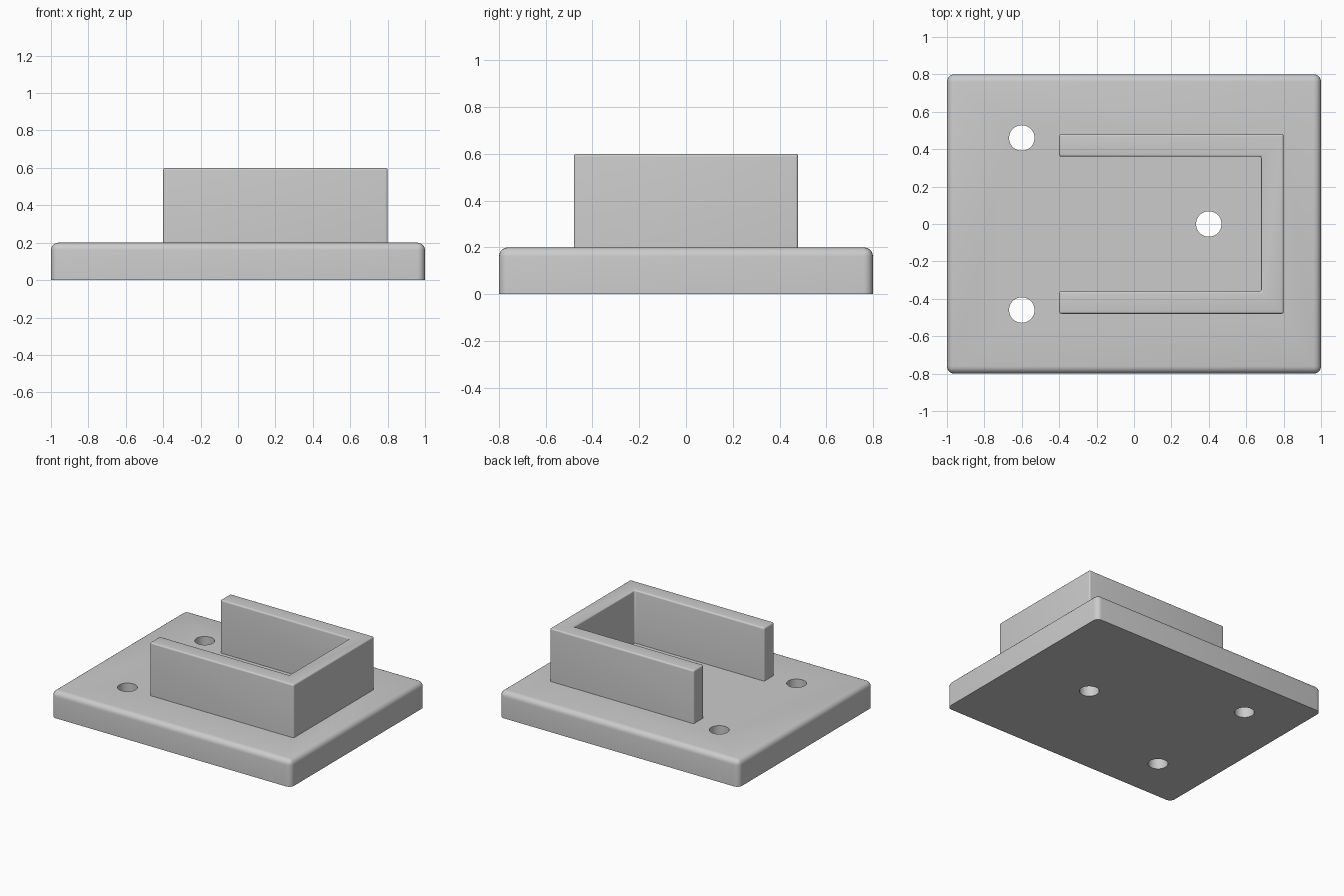
import bpy, bmesh

if "Cube" in bpy.data.objects:
    bpy.data.objects.remove(bpy.data.objects["Cube"])

grey = bpy.data.materials.new("grey")
grey.diffuse_color = (0.6, 0.6, 0.6, 1)
grey.use_nodes = True
grey.node_tree.nodes["Principled BSDF"].inputs["Base Color"].default_value = grey.diffuse_color


def rounded_prism(name, outline, z0, z1, radius):
    """Extrude an outline and round every edge except the bottom rim."""
    bm = bmesh.new()
    bottom = bm.faces.new([bm.verts.new((x, y, z0)) for x, y in outline])
    top = bmesh.ops.extrude_face_region(bm, geom=[bottom], use_keep_orig=True)
    for v in top["geom"]:
        if isinstance(v, bmesh.types.BMVert):
            v.co.z = z1
    bmesh.ops.recalc_face_normals(bm, faces=bm.faces)
    edges = [e for e in bm.edges if max(v.co.z for v in e.verts) > z0 + 1e-4]
    bmesh.ops.bevel(bm, geom=edges, offset=radius, segments=5, profile=0.5,
                    affect='EDGES')
    mesh = bpy.data.meshes.new(name)
    bm.to_mesh(mesh)
    bm.free()
    mesh.materials.append(grey)
    obj = bpy.data.objects.new(name, mesh)
    bpy.context.collection.objects.link(obj)
    return obj


def boolean(target, other, operation):
    mod = target.modifiers.new(operation.lower(), 'BOOLEAN')
    mod.operation = operation
    mod.solver = 'EXACT'
    mod.object = other
    bpy.context.view_layer.objects.active = target
    bpy.ops.object.modifier_apply(modifier=mod.name)
    bpy.data.objects.remove(other)


# Base plate
plate = rounded_prism("mounting_plate",
                      [(-1, -0.8), (1, -0.8), (1, 0.8), (-1, 0.8)],
                      0, 0.2, 0.04)

# U-shaped wall, open towards -x, fused into the plate
wall = rounded_prism("u_wall",
                     [(-0.4, -0.48), (0.8, -0.48), (0.8, 0.48), (-0.4, 0.48),
                      (-0.4, 0.36), (0.68, 0.36), (0.68, -0.36), (-0.4, -0.36)],
                     0.1, 0.6, 0.012)
boolean(plate, wall, 'UNION')

# Three screw holes through the plate
for x, y in [(-0.6, 0.46), (-0.6, -0.46), (0.4, 0)]:
    bpy.ops.mesh.primitive_cylinder_add(vertices=64, radius=0.068, depth=0.6,
                                        location=(x, y, 0.1))
    cutter = bpy.context.object
    cutter.hide_render = True
    cutter.data.materials.append(grey)
    boolean(plate, cutter, 'DIFFERENCE')

# Smooth rounded edges, keep real corners sharp
bpy.ops.object.select_all(action='DESELECT')
plate.select_set(True)
bpy.context.view_layer.objects.active = plate
bpy.ops.object.shade_smooth_by_angle(angle=0.6)
